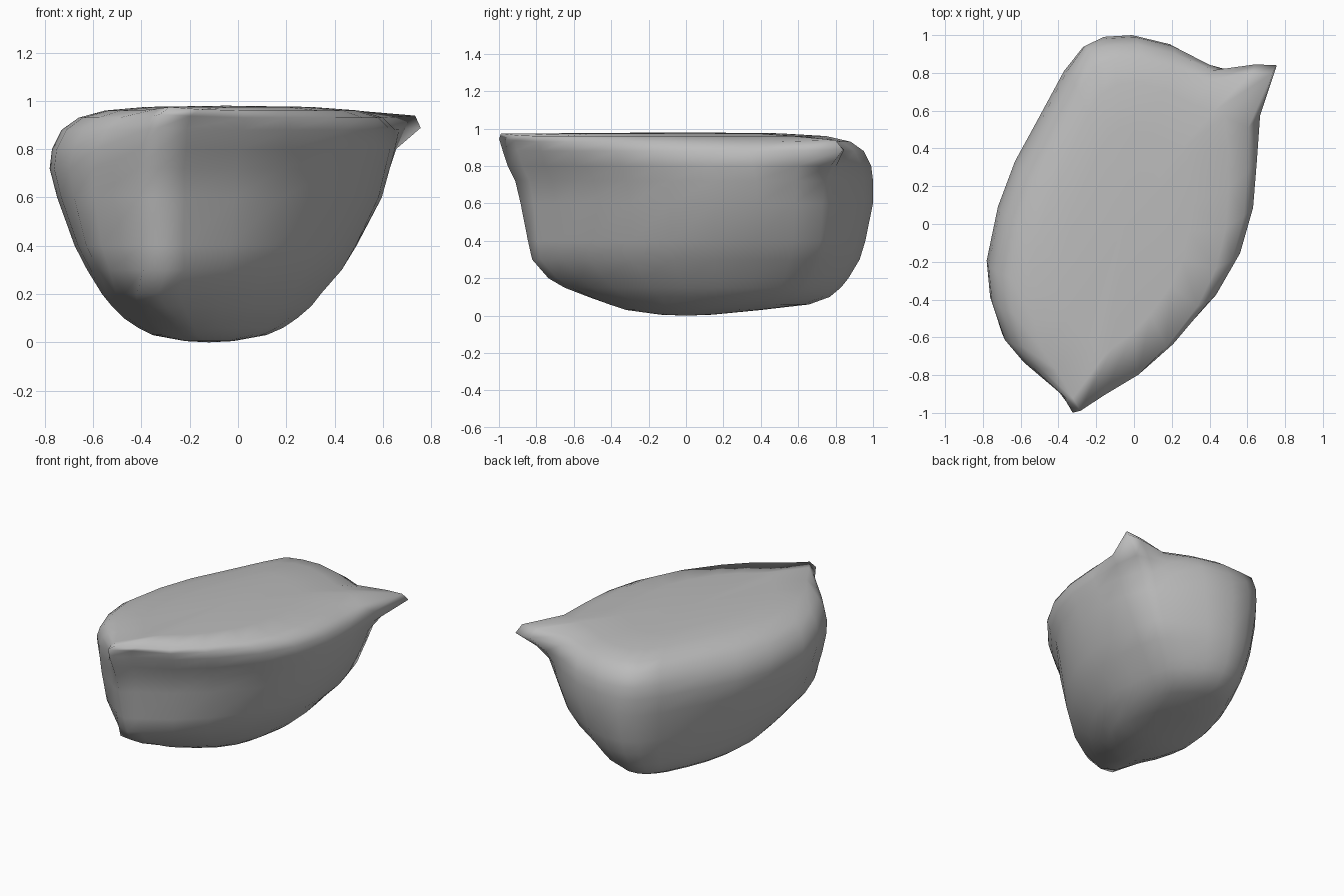
import bpy, bmesh, math
from mathutils import Vector

cube = bpy.data.objects.get("Cube")
if cube:
    bpy.data.objects.remove(cube)

# One grey cloth
cloth = bpy.data.materials.new("grey cloth")
cloth.use_nodes = True
GREY = (0.5, 0.5, 0.5, 1)
cloth.diffuse_color = GREY
cloth.node_tree.nodes["Principled BSDF"].inputs["Base Color"].default_value = GREY

# Plan of the widest part, starting at the front corner
PLAN = [(-.31, -1), (-.21, -.92), (0, -.8), (.2, -.63), (.42, -.38), (.55, -.15),
        (.62, .1), (.64, .35), (.64, .6), (.6, .78), (.53, .82), (.4, .86), (.2, .95),
        (0, 1), (-.15, .99), (-.26, .93), (-.36, .8), (-.5, .53), (-.62, .3),
        (-.71, .05), (-.77, -.25), (-.75, -.45), (-.68, -.65), (-.58, -.77), (-.4, -.93)]

# Height, then right, left, front and back limits of each level
LEVELS = [(.005, -.22, -.02, -.14, .14), (.03, -.36, .12, -.33, .4),
          (.06, -.42, .19, -.43, .66), (.1, -.48, .25, -.53, .77),
          (.15, -.53, .31, -.62, .83), (.2, -.57, .35, -.69, .87),
          (.3, -.63, .44, -.81, .93), (.4, -.68, .5, -.84, .96),
          (.6, -.75, .6, -.88, 1), (.72, -.78, .63, -.91, 1),
          (.8, -.77, .65, -.95, .99), (.88, -.73, .65, -.97, .95),
          (.93, -.66, .6, -.98, .88), (.96, -.55, .5, -.97, .75),
          (.975, -.38, .3, -.7, .5)]

# Pinched corners and soft swells: centre, pull, reach
PULLS = [((.58, .71, .915), (.2, .15, .01), .11),
         ((-.23, -.98, .95), (-.08, -.02, .015), .12),
         ((-.27, .87, .88), (-.01, .05, .01), .1),
         ((-.34, -.62, .2), (-.08, -.09, 0), .13),
         ((-.28, -.81, .3), (0, -.01, 0), .07),
         ((-.52, -.66, .4), (-.05, -.05, 0), .27),
         ((.58, .75, .65), (-.04, -.06, 0), .2)]


def pull_corners(point):
    moved = point.copy()
    for centre, pull, reach in PULLS:
        distance = (point - Vector(centre)).length
        moved += Vector(pull) * math.exp(-(distance / reach) ** 2)
    return moved


def ring(bm, level):
    z, x0, x1, y0, y1 = level
    roundness = 0.85 * max(0, 1 - z / .75) ** 1.5
    verts = []
    for x, y in PLAN:
        flat = Vector(((x + .065) / .705, y))
        # Two opposite quarters stay slim towards the bottom
        amount = roundness * (.35 if flat.x * flat.y < 0 else 1)
        flat = flat.lerp(flat.normalized(), amount)
        point = Vector(((x0 + x1 + flat.x * (x1 - x0)) / 2,
                        (y0 + y1 + flat.y * (y1 - y0)) / 2, z))
        verts.append(bm.verts.new(pull_corners(point)))
    return verts


# Stuffed bag, lofted through its levels
bm = bmesh.new()
rings = [ring(bm, level) for level in LEVELS]
count = len(PLAN)
for low, high in zip(rings, rings[1:]):
    for i in range(count):
        j = (i + 1) % count
        bm.faces.new((low[i], low[j], high[j], high[i]))
bottom = bm.verts.new((-.12, 0, 0))
top = bm.verts.new((-.05, 0, .98))
for i in range(count):
    j = (i + 1) % count
    bm.faces.new((bottom, rings[0][j], rings[0][i]))
    bm.faces.new((top, rings[-1][i], rings[-1][j]))
bmesh.ops.recalc_face_normals(bm, faces=bm.faces[:])
mesh = bpy.data.meshes.new("stuffed_bag")
bm.to_mesh(mesh)
bm.free()
mesh.materials.append(cloth)
mesh.polygons.foreach_set("use_smooth", [True] * len(mesh.polygons))
bag = bpy.data.objects.new("stuffed_bag", mesh)
bpy.context.collection.objects.link(bag)
